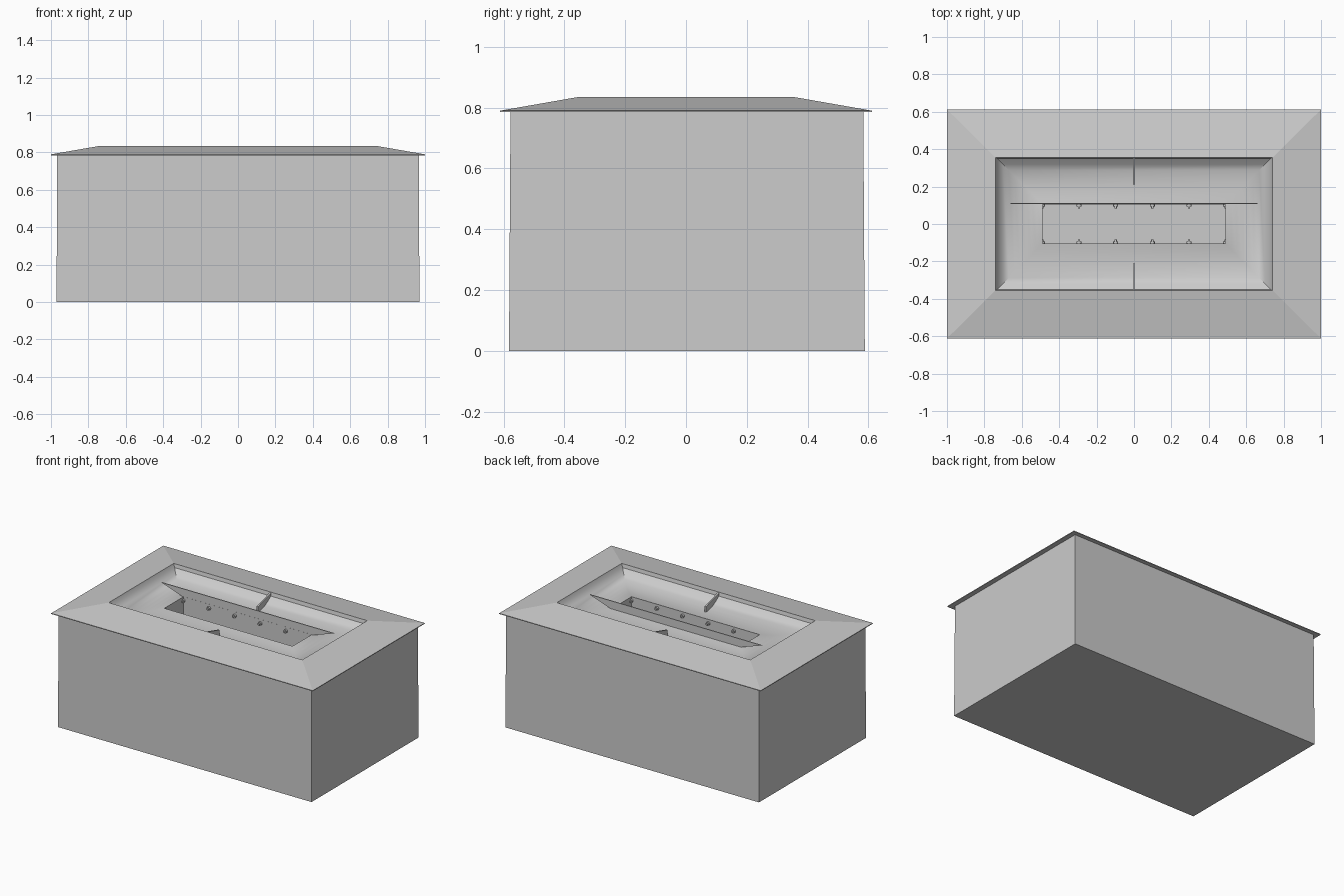
import bpy, bmesh, math
from mathutils import Matrix

if "Cube" in bpy.data.objects:
    bpy.data.objects.remove(bpy.data.objects["Cube"])


def make(name, bm, smooth=False):
    bmesh.ops.recalc_face_normals(bm, faces=bm.faces)
    me = bpy.data.meshes.new(name)
    bm.to_mesh(me)
    bm.free()
    ob = bpy.data.objects.new(name, me)
    bpy.context.collection.objects.link(ob)
    if smooth:
        bpy.ops.object.select_all(action='DESELECT')
        ob.select_set(True)
        bpy.context.view_layer.objects.active = ob
        bpy.ops.object.shade_smooth_by_angle(angle=math.radians(35))
    return ob


def loft(name, rings, cap_start=False, cap_end=False, cy=0.0, smooth=False):
    """Loft rectangular rings given as (half x, half y, z)."""
    bm = bmesh.new()
    loops = [[bm.verts.new((sx * hx, cy + sy * hy, z))
              for sx, sy in ((-1, -1), (1, -1), (1, 1), (-1, 1))]
             for hx, hy, z in rings]
    for a, b in zip(loops, loops[1:]):
        for i in range(4):
            j = (i + 1) % 4
            bm.faces.new((a[i], a[j], b[j], b[i]))
    if cap_start:
        bm.faces.new(loops[0][::-1])
    if cap_end:
        bm.faces.new(loops[-1])
    return make(name, bm, smooth)


def prism(name, pts, axis, lo, hi):
    """Extrude a 2D profile along 'x' (points y,z) or 'y' (points x,z)."""
    bm = bmesh.new()
    co = lambda p, t: (t, p[0], p[1]) if axis == 'x' else (p[0], t, p[1])
    a = [bm.verts.new(co(p, lo)) for p in pts]
    b = [bm.verts.new(co(p, hi)) for p in pts]
    bm.faces.new(a)
    bm.faces.new(b[::-1])
    for i in range(len(pts)):
        j = (i + 1) % len(pts)
        bm.faces.new((a[i], a[j], b[j], b[i]))
    return make(name, bm)


# Outer cabinet, open under the rim
loft("cabinet", [(0.97, 0.585, 0), (0.967, 0.58, 0.788)], cap_start=True, cy=0.003)

# Sloping rim with a thin overhanging edge
loft("rim", [(0.96, 0.57, 0.785), (1.0, 0.612, 0.785), (1.0, 0.612, 0.79),
             (0.74, 0.355, 0.835)])

# Hollowed seats running round the basin
seat = [(0.74, 0.355, 0.835)]
for k in range(9):
    t = k / 8
    z = 0.735 + 0.075 * (1 - t) ** 3 + 0.032 * t ** 2
    seat.append((0.73 - 0.24 * t, 0.35 - 0.245 * t, z))
loft("seat_shell", seat, smooth=True)

# Deep footwell with a flat floor
loft("footwell", [(0.49, 0.105, 0.767), (0.49, 0.105, 0.1)], cap_end=True)

# Raised lip along the inner edge of the back seat
prism("back_seat_lip", [(-0.66, 0.82), (0.66, 0.82), (0.5, 0.765), (-0.5, 0.765)],
      'y', 0.106, 0.112)

# Low dividers between the two halves of each seat
for s, name in ((1, "back_divider"), (-1, "front_divider")):
    prism(name, [(s * 0.355, 0.83), (s * 0.21, 0.79), (s * 0.21, 0.73), (s * 0.355, 0.73)],
          'x', -0.005, 0.005)

# Row of water jets on each long footwell wall
for s, name in ((1, "back_jets"), (-1, "front_jets")):
    bm = bmesh.new()
    for i in range(6):
        x = -0.49 + i * 0.196
        for r, depth in ((0.013, 0.012), (0.006, 0.022)):
            m = (Matrix.Translation((x, s * (0.105 - depth / 2), 0.74))
                 @ Matrix.Rotation(math.pi / 2, 4, 'X'))
            bmesh.ops.create_cone(bm, cap_ends=True, segments=12, radius1=r,
                                  radius2=r, depth=depth, matrix=m)
    make(name, bm, smooth=True)
